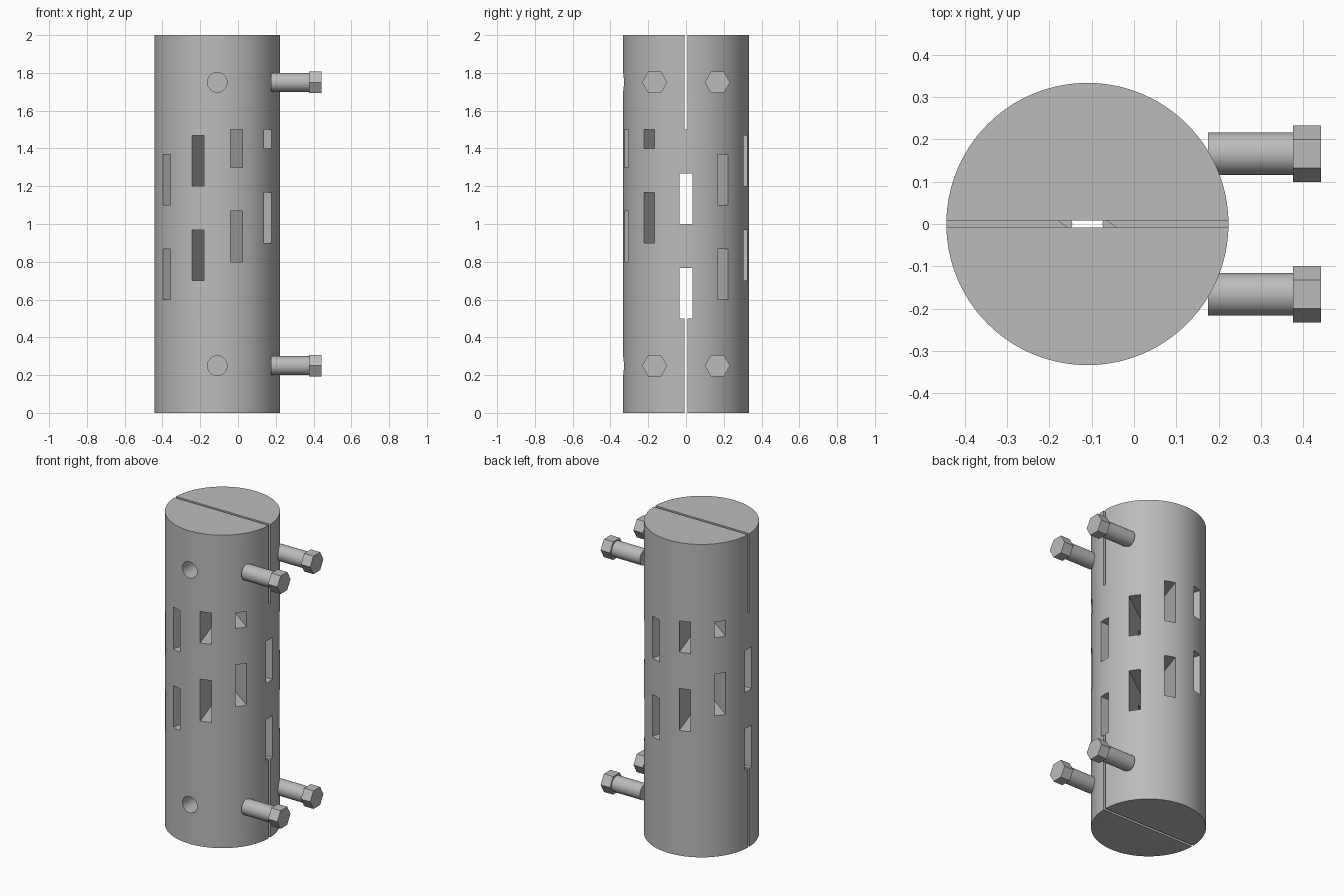
import bpy
import math

if "Cube" in bpy.data.objects:
    bpy.data.objects.remove(bpy.data.objects["Cube"])

CX, R, H = -0.11, 0.333, 2.0      # sleeve axis, radius and height

steel = bpy.data.materials.new("grey_steel")
steel.diffuse_color = (0.5, 0.5, 0.5, 1)
steel.use_nodes = True
steel.node_tree.nodes["Principled BSDF"].inputs["Base Color"].default_value = steel.diffuse_color


def finish(obj, name, smooth=True):
    obj.name = name
    obj.data.materials.clear()
    obj.data.materials.append(steel)
    if smooth:
        bpy.ops.object.shade_smooth_by_angle(angle=math.radians(30))
    return obj


def cylinder(name, r, length, loc, rot=(0, 0, 0), sides=96):
    bpy.ops.mesh.primitive_cylinder_add(vertices=sides, radius=r, depth=length,
                                        location=loc, rotation=rot)
    return finish(bpy.context.object, name, sides > 6)


def box(name, size, loc, angle=0.0):
    bpy.ops.mesh.primitive_cube_add(size=1, location=loc, rotation=(0, 0, angle))
    obj = bpy.context.object
    obj.scale = size
    return finish(obj, name, False)


def cut(target, cutter):
    mod = target.modifiers.new("cut", 'BOOLEAN')
    mod.operation, mod.solver, mod.object = 'DIFFERENCE', 'EXACT', cutter
    bpy.context.view_layer.objects.active = target
    bpy.ops.object.modifier_apply(modifier=mod.name)
    bpy.data.objects.remove(cutter, do_unlink=True)


# Main sleeve
sleeve = cylinder("coupling_sleeve", R, H, (CX, 0, H / 2), sides=120)

# Spiral of through slots, each turned 36 degrees and raised 0.1
for i in range(10):
    z0 = 0.5 + 0.1 * i
    z1 = min(z0 + 0.268, 1.5)
    cut(sleeve, box("slot_cutter", (1, 0.067, z1 - z0),
                    (CX, 0, (z0 + z1) / 2), math.radians(36 * i)))

# Clamping slits across both ends
for z in (0.2005, 1.7995):
    cut(sleeve, box("slit_cutter", (1, 0.0167, 0.601), (CX, 0, z)))

# Radial screw holes in the front half
for z in (0.25, 1.75):
    cut(sleeve, cylinder("hole_cutter", 0.052, 0.4, (CX, -0.2, z),
                         (math.pi / 2, 0, 0), 32))

bpy.ops.object.select_all(action='DESELECT')
sleeve.select_set(True)
bpy.context.view_layer.objects.active = sleeve
bpy.ops.object.shade_smooth_by_angle(angle=math.radians(30))

# Clamp bolts: round shank and hexagonal head
turn = (0, math.pi / 2, 0)
for z in (0.25, 1.75):
    for y in (-0.166, 0.166):
        cylinder("bolt_shank", 0.05, 0.2, (0.275, y, z), turn, 48)
        cylinder("bolt_head", 0.0667, 0.066, (0.408, y, z), turn, 6)
